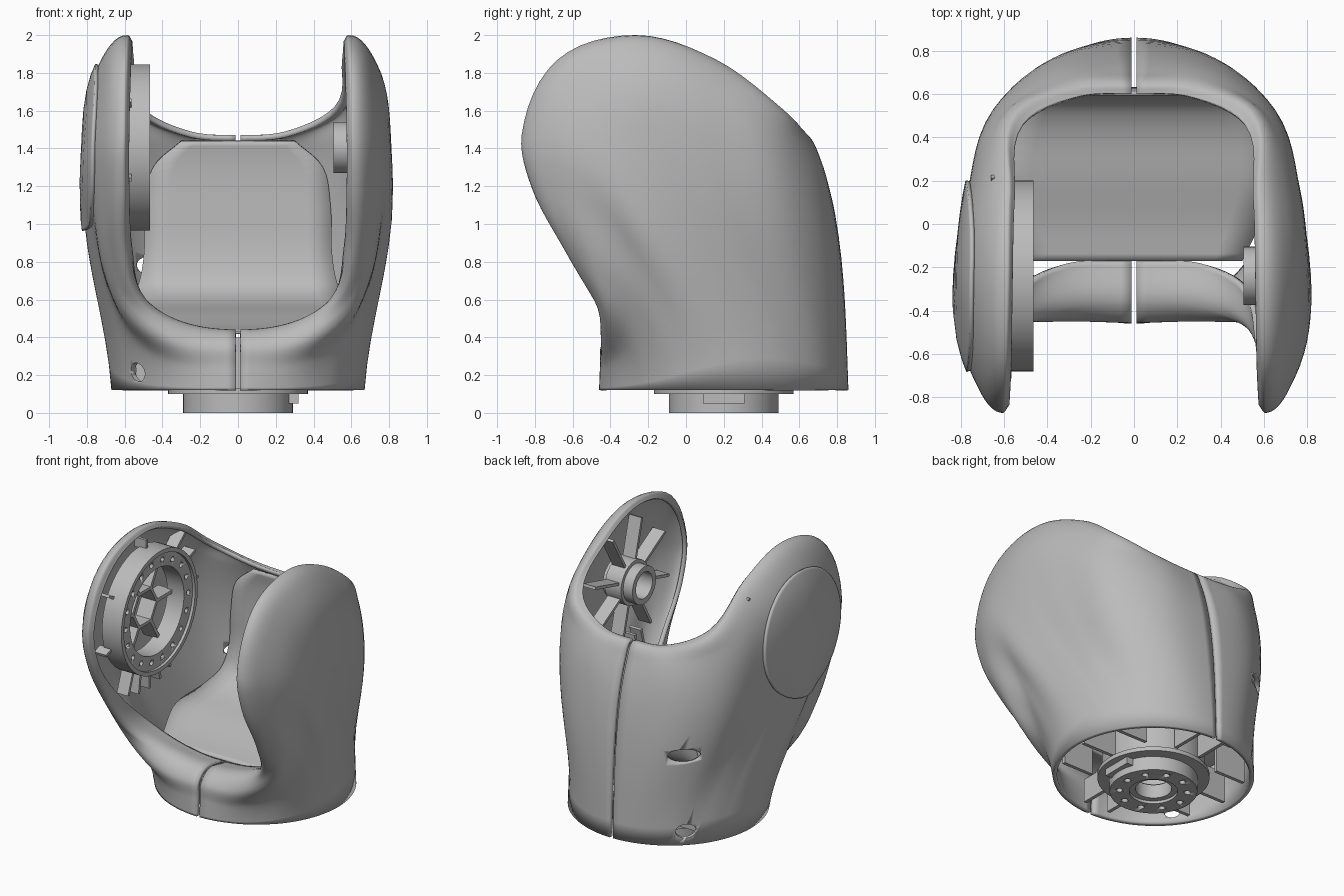
import bpy, bmesh, math
from mathutils import Vector, Matrix
from mathutils.bvhtree import BVHTree
from mathutils.geometry import interpolate_bezier

if "Cube" in bpy.data.objects:
    bpy.data.objects.remove(bpy.data.objects["Cube"], do_unlink=True)

GREY = (0.5, 0.5, 0.5, 1)
mat = bpy.data.materials.new("plain grey")
mat.use_nodes = True
mat.diffuse_color = GREY
mat.node_tree.nodes["Principled BSDF"].inputs["Base Color"].default_value = GREY

BASE_Y, PIVOT_Y, PIVOT_Z = 0.2, -0.24, 1.405


def activate(ob):
    bpy.ops.object.select_all(action='DESELECT')
    ob.select_set(True)
    bpy.context.view_layer.objects.active = ob


def finish(name, bm, angle=35):
    me = bpy.data.meshes.new(name)
    bm.to_mesh(me)
    bm.free()
    me.materials.append(mat)
    ob = bpy.data.objects.new(name, me)
    bpy.context.collection.objects.link(ob)
    activate(ob)
    bpy.ops.object.shade_smooth_by_angle(angle=math.radians(angle))
    return ob


def modify(ob, kind, **settings):
    activate(ob)
    mod = ob.modifiers.new(kind.lower(), kind)
    for key, value in settings.items():
        setattr(mod, key, value)
    bpy.ops.object.modifier_apply(modifier=mod.name)


def cut(ob, cutter):
    modify(ob, 'BOOLEAN', operation='DIFFERENCE', solver='EXACT', object=cutter)
    bpy.data.objects.remove(cutter, do_unlink=True)


def spline(pts, steps, before=None, after=None):
    """Smooth curve through the points, with optional neighbours past the ends."""
    pts = [Vector(p) for p in pts]
    ext = [before or pts[0]] + pts + [after or pts[-1]]
    tan = [((ext[i + 1] - ext[i]).normalized() + (ext[i + 2] - ext[i + 1]).normalized()).normalized()
           for i in range(len(pts))]
    out = [pts[0]]
    for a, b, ta, tb in zip(pts, pts[1:], tan, tan[1:]):
        h = (b - a).length / 3
        out += interpolate_bezier(a, a + ta * h, b - tb * h, b, steps + 1)[1:]
    return out


def grid(bm, rows):
    vs = [[bm.verts.new(p) for p in row] for row in rows]
    for a, b in zip(vs, vs[1:]):
        for i in range(len(a) - 1):
            bm.faces.new((a[i], a[i + 1], b[i + 1], b[i]))


def tube(name, centre, axis, length, outer, inner, sides=64):
    """Hollow cylinder that starts at centre and runs along axis."""
    bm = bmesh.new()
    loops = []
    for r, t in ((outer, 0), (outer, length), (inner, length), (inner, 0)):
        ring = []
        for k in range(sides):
            a = math.tau * k / sides
            c, s = r * math.cos(a), r * math.sin(a)
            p = Vector((t, c, s)) if axis == 'X' else Vector((c, s, t))
            ring.append(bm.verts.new(Vector(centre) + p))
        loops.append(ring)
    for a, b in zip(loops, loops[1:] + loops[:1]):
        for k in range(sides):
            n = (k + 1) % sides
            bm.faces.new((a[k], a[n], b[n], b[k]))
    bmesh.ops.recalc_face_normals(bm, faces=bm.faces)
    return finish(name, bm)


def rods(name, places, radius, depth, axis):
    """Set of small cylinders used as one cutter."""
    bm = bmesh.new()
    turn = Matrix.Rotation(math.pi / 2, 4, 'Y') if axis == 'X' else Matrix()
    for p in places:
        bmesh.ops.create_cone(bm, cap_ends=True, segments=16, radius1=radius, radius2=radius,
                              depth=depth, matrix=Matrix.Translation(p) @ turn)
    ob = finish(name, bm)
    ob.hide_render = True
    return ob


def box(bm, centre, size, turn=Matrix()):
    bmesh.ops.create_cube(bm, size=1, matrix=Matrix.Translation(centre) @ turn @ Matrix.Diagonal((*size, 1)))


def radial_ribs(name, angles, r0, r1, x0, x1, thick=0.02):
    """Plates standing around the pivot axis."""
    bm = bmesh.new()
    for deg in angles:
        a = math.radians(deg)
        m = (r0 + r1) / 2
        box(bm, ((x0 + x1) / 2, PIVOT_Y + m * math.cos(a), PIVOT_Z + m * math.sin(a)),
            (abs(x1 - x0), r1 - r0, thick), Matrix.Rotation(a, 4, 'X'))
    return finish(name, bm)


def around(x, radius, count):
    return [(x, PIVOT_Y + radius * math.cos(math.tau * k / count),
             PIVOT_Z + radius * math.sin(math.tau * k / count)) for k in range(count)]


# Shell half: loops from the round base up to the rolled rim, front seam to back seam
G = 0.012
turns = (0, 25, 45, 60, 75, 90, 103, 116, 130, 146, 163, 180)
base = [(max(G, 0.67 * math.sin(math.radians(t))), BASE_Y - 0.66 * math.cos(math.radians(t)), 0.12)
        for t in turns]
belly = [(G, -.455, .25), (.3, -.41, .25), (.53, -.3, .36), (.66, -.25, .55), (.75, -.3, .85), (.815, -.33, 1.1),
         (.815, -.27, 1.33), (.805, -.13, 1.4), (.765, .17, 1.3), (.65, .53, 1.12), (.38, .745, 1.05), (G, .79, 1.05)]
shoulder = [(G, -.447, .36), (.31, -.45, .38), (.59, -.47, .58), (.69, -.58, .86), (.73, -.68, 1.17), (.745, -.7, 1.45),
            (.735, -.55, 1.74), (.735, -.25, 1.85), (.71, .14, 1.74), (.62, .5, 1.5), (.32, .68, 1.4), (G, .7, 1.36)]
crest = [(G, -.36, .435), (.3, -.38, .475), (.52, -.48, .6), (.6, -.64, .86), (.61, -.82, 1.2), (.61, -.87, 1.47),
         (.6, -.68, 1.87), (.585, -.27, 2), (.58, .16, 1.87), (.55, .52, 1.6), (.28, .63, 1.485), (G, .64, 1.468)]
rim = [(G, -.17, .42), (.3, -.18, .46), (.49, -.28, .6), (.56, -.55, .88), (.575, -.78, 1.2), (.575, -.83, 1.5),
       (.565, -.62, 1.86), (.56, -.27, 1.97), (.55, .12, 1.86), (.51, .46, 1.62), (.25, .59, 1.49), (G, .6, 1.47)]


def loop(pts):
    flip = lambda p: Vector((-p[0], p[1], p[2]))
    return spline(pts, 6, flip(pts[1]), flip(pts[-2]))


loops = [loop(p) for p in (base, belly, shoulder, crest, rim)]
columns = [spline(col, 8, before=col[0] - Vector((0, 0, 1))) for col in zip(*loops)]
bm = bmesh.new()
grid(bm, list(zip(*columns)))
shell = finish("housing_shell", bm, 45)
modify(shell, 'SOLIDIFY', thickness=0.03, offset=-1)
modify(shell, 'MIRROR', use_axis=(True, False, False), use_mirror_merge=False)

# Screw openings in the right half
for centre, size in (((-.52, -.22, .215), .055), ((-.47, .67, .22), .07), ((-.46, .68, .78), .11)):
    out = Vector((centre[0], centre[1] - BASE_Y, 0)).normalized()
    bm = bmesh.new()
    bmesh.ops.create_cone(bm, cap_ends=True, segments=24, radius1=1, radius2=1, depth=0.4,
                          matrix=Matrix.Translation(centre) @ out.to_track_quat('Z', 'Y').to_matrix().to_4x4()
                          @ Matrix.Diagonal((size, 0.05, 1, 1)))
    cut(shell, finish("screw_cutter", bm))

# Round cover plate that follows the outside of the right arm
tree = BVHTree.FromObject(shell, bpy.context.evaluated_depsgraph_get())
rings = []
for r in (0.01, 0.1, 0.2, 0.3, 0.38, 0.425, 0.44):
    ring = []
    for p in around(-2, r, 64):
        hit = tree.ray_cast(Vector(p), Vector((1, 0, 0)))[0]
        ring.append((hit.x - 0.009 if hit else -0.75, p[1], p[2]))
    rings.append(ring + ring[:1])
bm = bmesh.new()
grid(bm, rings)
bmesh.ops.remove_doubles(bm, verts=bm.verts, dist=1e-5)
bmesh.ops.holes_fill(bm, edges=[e for e in bm.edges if e.is_boundary and e.calc_length() < 0.01], sides=64)
bmesh.ops.recalc_face_normals(bm, faces=bm.faces)
cover = finish("arm_cover", bm)
modify(cover, 'SOLIDIFY', thickness=0.02, offset=0)

# Inner floor that sweeps up into the back wall: (y, z, half width)
path = [(-.17, .425, .5), (0, .46, .58), (.2, .52, .64), (.45, .59, .58), (.56, .67, .53),
        (.61, .82, .5), (.625, 1.1, .49), (.62, 1.3, .45), (.6, 1.44, .3)]
edge = spline([(w, y, z) for y, z, w in path], 5)
bm = bmesh.new()
grid(bm, [[(p.x * k / 4, p.y, p.z) for k in range(-4, 5)] for p in edge])
liner = finish("inner_floor", bm)
modify(liner, 'SOLIDIFY', thickness=0.015, offset=0)

# Large bearing ring, bolt flange and hub web in the right arm
tube("bearing_ring", (-.62, PIVOT_Y, PIVOT_Z), 'X', 0.155, 0.44, 0.41)
flange = tube("bearing_flange", (-.62, PIVOT_Y, PIVOT_Z), 'X', 0.135, 0.415, 0.31)
cut(flange, rods("bolt_cutter", around(-.5, 0.36, 18), 0.018, 0.1, 'X'))
tube("hub_hexagon", (-.7, PIVOT_Y, PIVOT_Z), 'X', 0.12, 0.15, 0.125, 6)
radial_ribs("hub_spokes", range(0, 360, 60), 0.14, 0.32, -.7, -.58, 0.025)
radial_ribs("right_arm_ribs", (-110, -98, -86, -74, -62, -45, -25, 0, 20, 40), 0.43, 0.6, -.66, -.57)
radial_ribs("right_arm_tabs", (90, 150, 200), 0.43, 0.5, -.66, -.565)

# Small pivot boss with ribs in the left arm
tube("pivot_boss", (.505, PIVOT_Y, PIVOT_Z), 'X', 0.24, 0.135, 0.095, 48)
tube("pivot_collar", (.58, PIVOT_Y, PIVOT_Z), 'X', 0.13, 0.16, 0.13, 48)
radial_ribs("left_arm_ribs", range(15, 375, 45), 0.13, 0.44, .6, .7)
radial_ribs("left_arm_lower_ribs", (-105, -95, -85, -75, -65), 0.4, 0.62, .6, .69)

# Mounting flange below the base
mount = tube("mount_flange", (0, BASE_Y, 0), 'Z', 0.105, 0.29, 0.16)
cut(mount, rods("bolt_cutter", [(0.225 * math.cos(math.tau * k / 10), BASE_Y + 0.225 * math.sin(math.tau * k / 10), 0)
                                for k in range(10)], 0.022, 0.1, 'Z'))
tube("mount_inner_ring", (0, BASE_Y, .02), 'Z', 0.1, 0.165, 0.12)
tube("mount_plate", (0, BASE_Y, .1), 'Z', 0.03, 0.37, 0.13)
tube("base_column", (0, BASE_Y, .12), 'Z', 0.28, 0.34, 0.3)
bm = bmesh.new()
box(bm, (.295, BASE_Y, .075), (.05, .22, .05))
finish("mount_key", bm)

# Cross ribs inside the base
bm = bmesh.new()
for side in (-1, 1):
    box(bm, (side * .47, BASE_Y, .25), (.27, .025, .22))
    for y in (-.08, .48):
        box(bm, (side * .42, y, .25), (.24, .025, .22))
    box(bm, (side * .1, .67, .25), (.025, .24, .22))
    box(bm, (side * .1, -.26, .22), (.025, .24, .17))
finish("base_ribs", bm)
